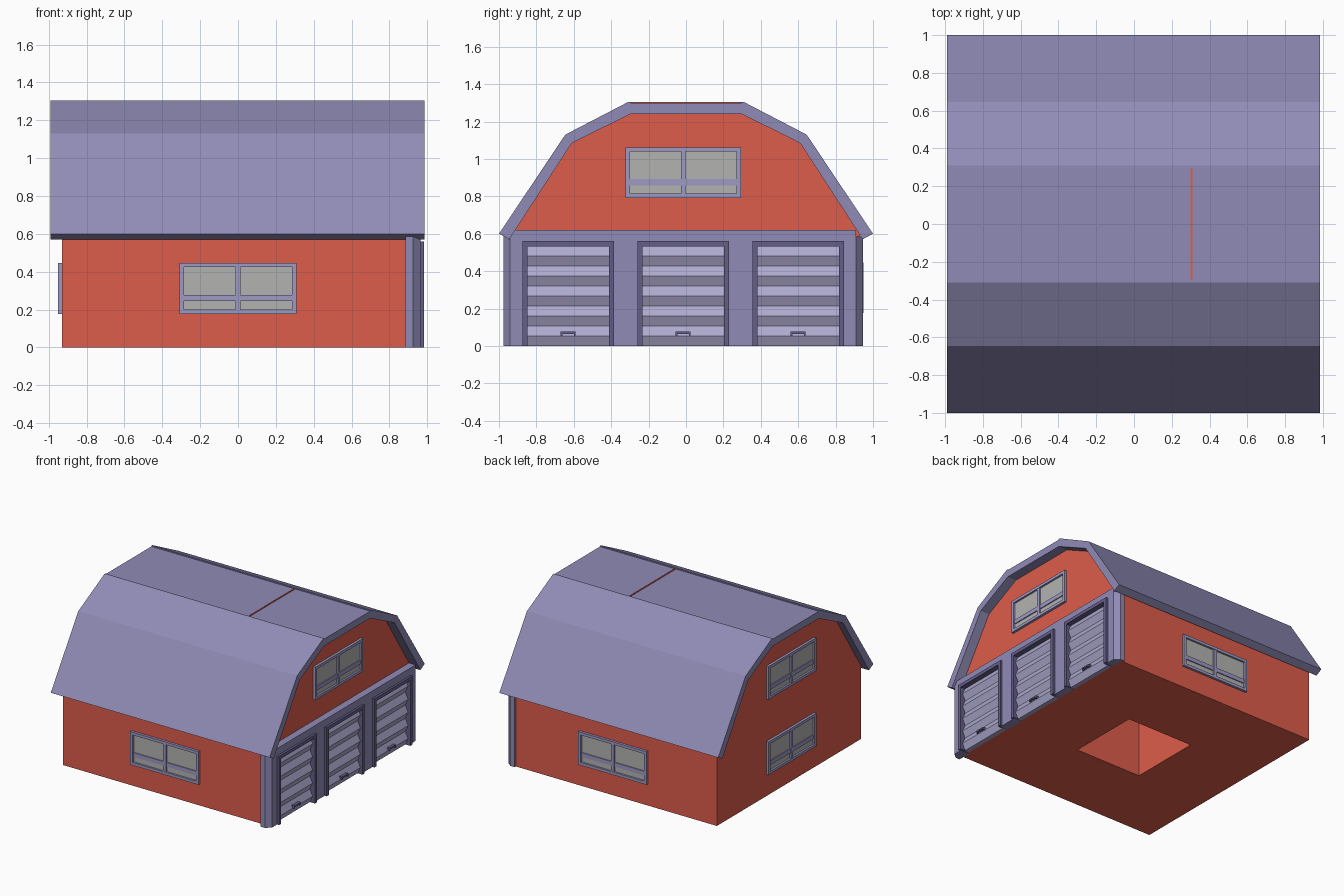
import bpy, bmesh
from math import radians
from mathutils import Matrix

if "Cube" in bpy.data.objects:
    bpy.data.objects.remove(bpy.data.objects["Cube"])


def mat(name, rgb):
    m = bpy.data.materials.new(name)
    m.diffuse_color = (*rgb, 1)
    m.use_nodes = True
    m.node_tree.nodes["Principled BSDF"].inputs["Base Color"].default_value = m.diffuse_color
    return m


RED = mat("red_wall", (0.73, 0.11, 0.07))
LAV = mat("lavender", (0.28, 0.26, 0.47))
TRIM = mat("window_trim", (0.34, 0.32, 0.55))
DARK = mat("dark_trim", (0.13, 0.11, 0.25))
SLAT = mat("slat", (0.42, 0.40, 0.62))
GLASS = mat("glass", (0.45, 0.45, 0.44))


def finish(name, bm, material, matrix=None):
    bmesh.ops.recalc_face_normals(bm, faces=bm.faces)
    if matrix:
        bm.transform(matrix)
    me = bpy.data.meshes.new(name)
    bm.to_mesh(me)
    bm.free()
    me.materials.append(material)
    ob = bpy.data.objects.new(name, me)
    bpy.context.collection.objects.link(ob)
    return ob


def boxes(name, specs, material, matrix=None):
    """One object from boxes given as (x0, x1, y0, y1, z0, z1)."""
    bm = bmesh.new()
    for x0, x1, y0, y1, z0, z1 in specs:
        m = Matrix.Translation(((x0 + x1) / 2, (y0 + y1) / 2, (z0 + z1) / 2))
        m = m @ Matrix.Diagonal((x1 - x0, y1 - y0, z1 - z0, 1))
        bmesh.ops.create_cube(bm, size=1, matrix=m)
    return finish(name, bm, material, matrix)


def prism(name, pts, axis, a, b, material):
    """Extrude a profile: (y, z) points along x, or (x, y) points along z."""
    bm = bmesh.new()
    co = [(a, p, q) if axis == "x" else (p, q, a) for p, q in pts]
    f = bm.faces.new([bm.verts.new(c) for c in co])
    ext = bmesh.ops.extrude_face_region(bm, geom=[f])["geom"]
    d = (b - a, 0, 0) if axis == "x" else (0, 0, b - a)
    bmesh.ops.translate(bm, vec=d, verts=[v for v in ext if isinstance(v, bmesh.types.BMVert)])
    return finish(name, bm, material)


def mirrored(half):
    return half + [(-y, z) for y, z in reversed(half)]


# Barn body with a square shaft open at the bottom
body = prism("barn_body", mirrored([(0.93, 0), (0.93, 0.597), (0.612, 1.088), (0.297, 1.243)]),
             "x", -0.93, 0.905, RED)
cutter = boxes("shaft_cutter", [(-0.3, 0.3, -0.3, 0.3, -0.2, 1.5)], RED)
cutter.hide_render = True
mod = body.modifiers.new("shaft", "BOOLEAN")
mod.operation, mod.solver, mod.object = "DIFFERENCE", "EXACT", cutter
bpy.context.view_layer.objects.active = body
bpy.ops.object.modifier_apply(modifier="shaft")
bpy.data.objects.remove(cutter)

# Thin partition just showing through the roof
boxes("roof_partition", [(0.299, 0.309, -0.3, 0.3, 1.2, 1.303)], RED)

# Gambrel roof shell
outer = [(1.0, 0.6), (0.645, 1.13), (0.31, 1.304), (0.297, 1.304), (0.297, 1.298)]
inner = [(0.297, 1.24), (0.61, 1.085), (0.945, 0.57)]
prism("roof", mirrored(outer) + [(-y, z) for y, z in reversed(inner)] + inner,
      "x", -0.99, 0.985, LAV)

# Door wall: chamfered end posts, piers and header
CY = -0.015
DOORS = [CY - 0.615, CY, CY + 0.615]
for side, name in ((-1, "left"), (1, "right")):
    pts = [(0.885, 0.96), (0.925, 0.96), (0.965, 0.925), (0.965, 0.85), (0.885, 0.85)]
    prism("corner_post_" + name, [(x, CY + side * y) for x, y in pts], "z", 0, 0.585, LAV)
piers = [(0.895, 0.965, CY + s * 0.3075 - 0.08, CY + s * 0.3075 + 0.08, 0, 0.55) for s in (-1, 1)]
boxes("door_piers", piers, LAV)
boxes("door_header", [(0.895, 0.965, CY - 0.925, CY + 0.925, 0.54, 0.62)], LAV)

# Roller doors: frame, zigzag slats, handle
for i, y in enumerate(DOORS, 1):
    boxes(f"door_frame_{i}", [(0.9, 0.983, y - 0.245, y - 0.217, 0, 0.56),
                              (0.9, 0.983, y + 0.217, y + 0.245, 0, 0.56),
                              (0.9, 0.983, y - 0.217, y + 0.217, 0.532, 0.56)], DARK)
    bm = bmesh.new()
    pts = [(0.9, 0)] + [(0.963 if k % 2 else 0.938, 0.0535 * k) for k in range(11)] + [(0.9, 0.535)]
    f = bm.faces.new([bm.verts.new((x, y - 0.22, z)) for x, z in pts])
    ext = bmesh.ops.extrude_face_region(bm, geom=[f])["geom"]
    bmesh.ops.translate(bm, vec=(0, 0.44, 0), verts=[v for v in ext if isinstance(v, bmesh.types.BMVert)])
    finish(f"door_slats_{i}", bm, SLAT)
    boxes(f"door_handle_{i}", [(0.955, 0.978, y - 0.04, y + 0.04, 0.065, 0.077),
                               (0.945, 0.978, y - 0.04, y - 0.03, 0.055, 0.077),
                               (0.945, 0.978, y + 0.03, y + 0.04, 0.055, 0.077)], DARK)


# Two-pane windows, built facing -y and turned to each wall
def window(name, pos, angle):
    m = Matrix.Translation(pos) @ Matrix.Rotation(radians(angle), 4, "Z")
    w, h, t = 0.308, 0.135, 0.023
    boxes("window_frame_" + name, [(-w, w, -0.02, 0.01, h - t, h), (-w, w, -0.02, 0.01, -h, -h + t),
                                   (-w, -w + t, -0.02, 0.01, -h + t, h - t),
                                   (w - t, w, -0.02, 0.01, -h + t, h - t),
                                   (-0.013, 0.013, -0.018, 0.01, -h + t, h - t)], TRIM, m)
    boxes("window_bar_" + name, [(-w + t, w - t, -0.013, 0.01, -0.068, -0.034)], TRIM, m)
    boxes("window_glass_" + name, [(-w + t, w - t, -0.005, 0.01, -h + t, h - t)], GLASS, m)


window("front", (0, -0.93, 0.312), 0)
window("back", (0, 0.93, 0.312), 180)
window("gable_right", (0.905, CY, 0.927), 90)
window("gable_left", (-0.93, CY, 0.927), -90)
window("left_lower", (-0.93, CY, 0.312), -90)
